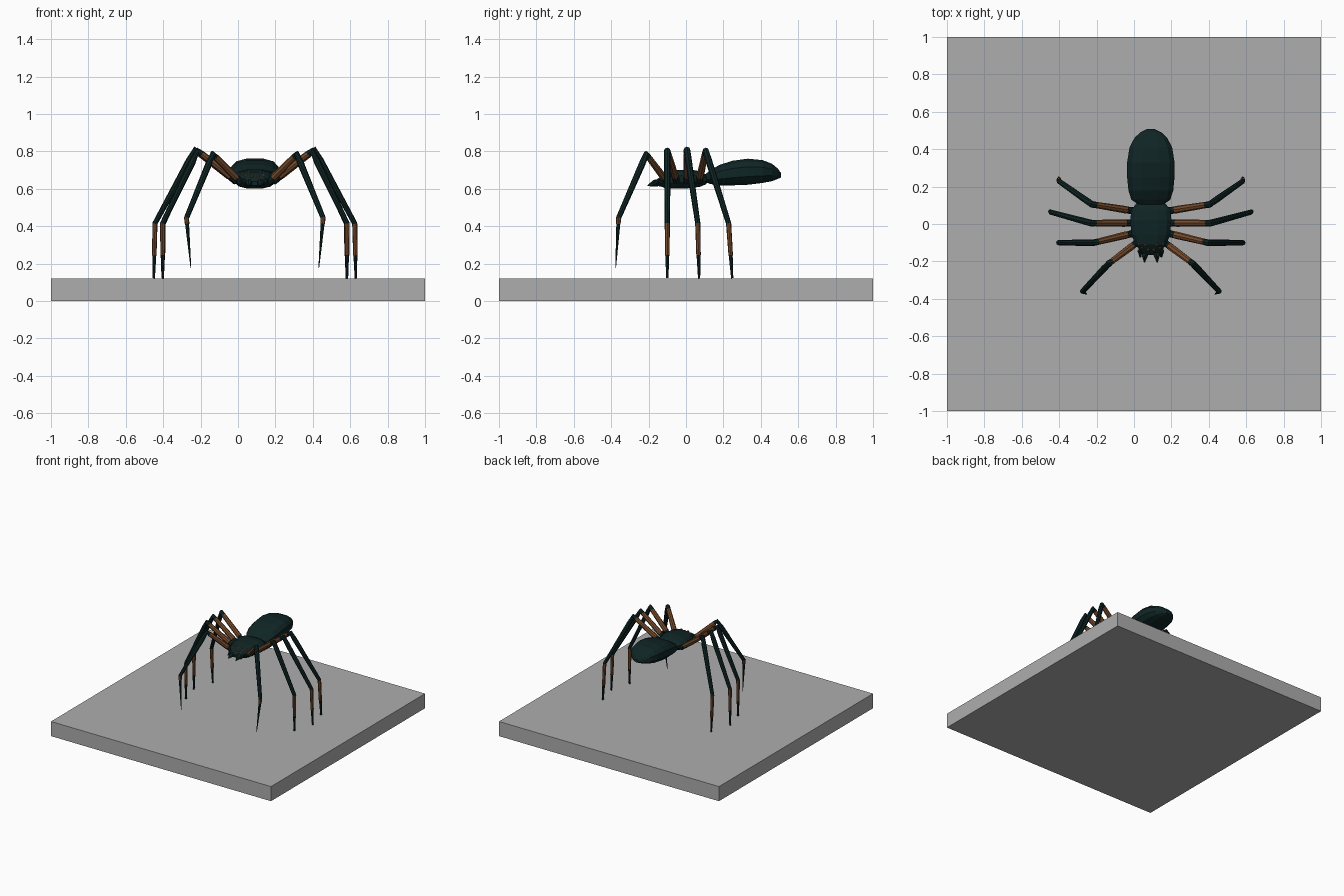
import bpy, bmesh, math
from mathutils import Vector

if "Cube" in bpy.data.objects:
    bpy.data.objects.remove(bpy.data.objects["Cube"])

CX = 0.09  # spider's centre line


def material(name, rgb):
    m = bpy.data.materials.new(name)
    m.diffuse_color = (*rgb, 1)
    m.use_nodes = True
    m.node_tree.nodes["Principled BSDF"].inputs["Base Color"].default_value = m.diffuse_color
    return m


GREY = material("stone grey", (0.42, 0.42, 0.42))
TEAL = material("dark teal", (0.005, 0.018, 0.018))
BROWN = material("rust brown", (0.19, 0.073, 0.026))


def finish(bm, name, mats, smooth=False):
    bmesh.ops.recalc_face_normals(bm, faces=bm.faces)
    me = bpy.data.meshes.new(name)
    bm.to_mesh(me)
    bm.free()
    for m in mats:
        me.materials.append(m)
    for p in me.polygons:
        p.use_smooth = smooth
    ob = bpy.data.objects.new(name, me)
    bpy.context.collection.objects.link(ob)
    return ob


def skin(bm, rings, index=lambda i: 0):
    """Bridge rings of vertices and cap both ends."""
    n = len(rings[0])
    for k in range(len(rings) - 1):
        a, b = rings[k], rings[k + 1]
        for i in range(n):
            j = (i + 1) % n
            bm.faces.new((a[i], a[j], b[j], b[i])).material_index = index(k)
    bm.faces.new(rings[0]).material_index = index(0)
    bm.faces.new(rings[-1]).material_index = index(len(rings) - 2)


def body(name, stations, n=12, power=0.75):
    """Loft along y; station = y, half width, bottom z, top z."""
    bm = bmesh.new()
    rings = []
    for y, w, lo, hi in stations:
        ring = []
        for i in range(n):
            t = 2 * math.pi * (i + 0.5) / n
            c, s = math.cos(t), math.sin(t)
            c = math.copysign(abs(c) ** power, c)
            s = math.copysign(abs(s) ** power, s)
            ring.append(bm.verts.new((CX + w * c, y, (lo + hi) / 2 + (hi - lo) / 2 * s)))
        rings.append(ring)
    skin(bm, rings)
    return finish(bm, name, [TEAL])


def tube(name, path, colours, side=1, n=8):
    """Tapered tube; path = (point, radius), one colour index per span."""
    bm = bmesh.new()
    pts = [Vector((CX + side * (p[0] - CX), p[1], p[2])) for p, r in path]
    rings = []
    for k, p in enumerate(pts):
        d = Vector()
        if k > 0:
            d += (p - pts[k - 1]).normalized()
        if k < len(pts) - 1:
            d += (pts[k + 1] - p).normalized()
        d.normalize()
        u = d.cross(Vector((0, 1, 0.01))).normalized()
        v = d.cross(u)
        r = path[k][1]
        rings.append([bm.verts.new(p + r * (u * math.cos(a) + v * math.sin(a)))
                      for a in (2 * math.pi * i / n for i in range(n))])
    skin(bm, rings, lambda i: colours[i])
    return finish(bm, name, [TEAL, BROWN])


# Stone base slab
bm = bmesh.new()
bmesh.ops.create_cube(bm, size=1)
for v in bm.verts:
    v.co = Vector((v.co.x * 2, v.co.y * 2, v.co.z * 0.12 + 0.06))
finish(bm, "base_slab", [GREY])

# Abdomen, head-thorax and waist
body("abdomen", [(0.105, 0.07, 0.635, 0.68), (0.13, 0.107, 0.625, 0.70),
                 (0.18, 0.123, 0.617, 0.73), (0.25, 0.13, 0.617, 0.752),
                 (0.33, 0.13, 0.62, 0.763), (0.41, 0.117, 0.63, 0.755),
                 (0.46, 0.09, 0.64, 0.735), (0.49, 0.058, 0.652, 0.71),
                 (0.508, 0.02, 0.66, 0.685)])
body("head_thorax", [(-0.165, 0.048, 0.618, 0.64), (-0.13, 0.068, 0.61, 0.675),
                     (-0.11, 0.085, 0.602, 0.69), (-0.06, 0.105, 0.60, 0.70),
                     (0.02, 0.113, 0.602, 0.705), (0.075, 0.107, 0.61, 0.695),
                     (0.11, 0.08, 0.625, 0.675)])
body("waist", [(0.09, 0.05, 0.63, 0.68), (0.15, 0.05, 0.63, 0.68)], 8)

# Eyes: a front row and a smaller upper pair
for side in (-1, 1):
    for k, (dx, y, z, r) in enumerate([(0.015, -0.138, 0.668, 0.009), (0.047, -0.125, 0.668, 0.009),
                                       (0.03, -0.112, 0.688, 0.008), (0.064, -0.108, 0.678, 0.008)]):
        bm = bmesh.new()
        bmesh.ops.create_icosphere(bm, subdivisions=1, radius=r)
        bmesh.ops.translate(bm, verts=bm.verts, vec=(CX + side * dx, y, z))
        finish(bm, f"eye_{k}_{'right' if side > 0 else 'left'}", [BROWN])

# Legs: hip, knee, ankle, foot
LEGS = {
    "front": ((0.165, -0.10, 0.635), (0.315, -0.212, 0.785), (0.455, -0.36, 0.445), (0.432, -0.376, 0.178)),
    "second": ((0.185, -0.05, 0.64), (0.395, -0.10, 0.803), (0.583, -0.10, 0.415), (0.583, -0.10, 0.122)),
    "third": ((0.19, 0.005, 0.64), (0.41, 0.005, 0.808), (0.624, 0.063, 0.415), (0.63, 0.07, 0.122)),
    "rear": ((0.185, 0.07, 0.64), (0.405, 0.105, 0.803), (0.58, 0.228, 0.415), (0.582, 0.247, 0.122)),
}
for side, label in ((1, "right"), (-1, "left")):
    for name, pts in LEGS.items():
        hip, knee, ankle, foot = map(Vector, pts)
        front = name == "front"
        split = 0.12 if front else 0.58  # where the brown shin ends
        path = [(hip, 0.02), (hip.lerp(knee, 0.16), 0.018), (hip.lerp(knee, 0.17), 0.02),
                (hip.lerp(knee, 0.9), 0.017), (knee, 0.018), (knee.lerp(ankle, 0.15), 0.018),
                (ankle, 0.014), (ankle.lerp(foot, split), 0.012),
                (ankle.lerp(foot, split + 0.01), 0.0105), (foot, 0.002 if front else 0.006)]
        tube(f"{name}_leg_{label}", path, [0, 0, 1, 0, 0, 0, 1, 0, 0], side)
    # Pointed fangs
    tube(f"fang_{label}", [((0.115, -0.13, 0.635), 0.022), ((0.122, -0.17, 0.63), 0.018),
                           ((0.124, -0.205, 0.617), 0.003)], [0, 0], side, 6)
    # Short feelers beside the fangs
    tube(f"feeler_{label}", [((0.135, -0.12, 0.635), 0.016), ((0.15, -0.148, 0.645), 0.012),
                             ((0.146, -0.175, 0.625), 0.006)], [0, 0], side, 6)
